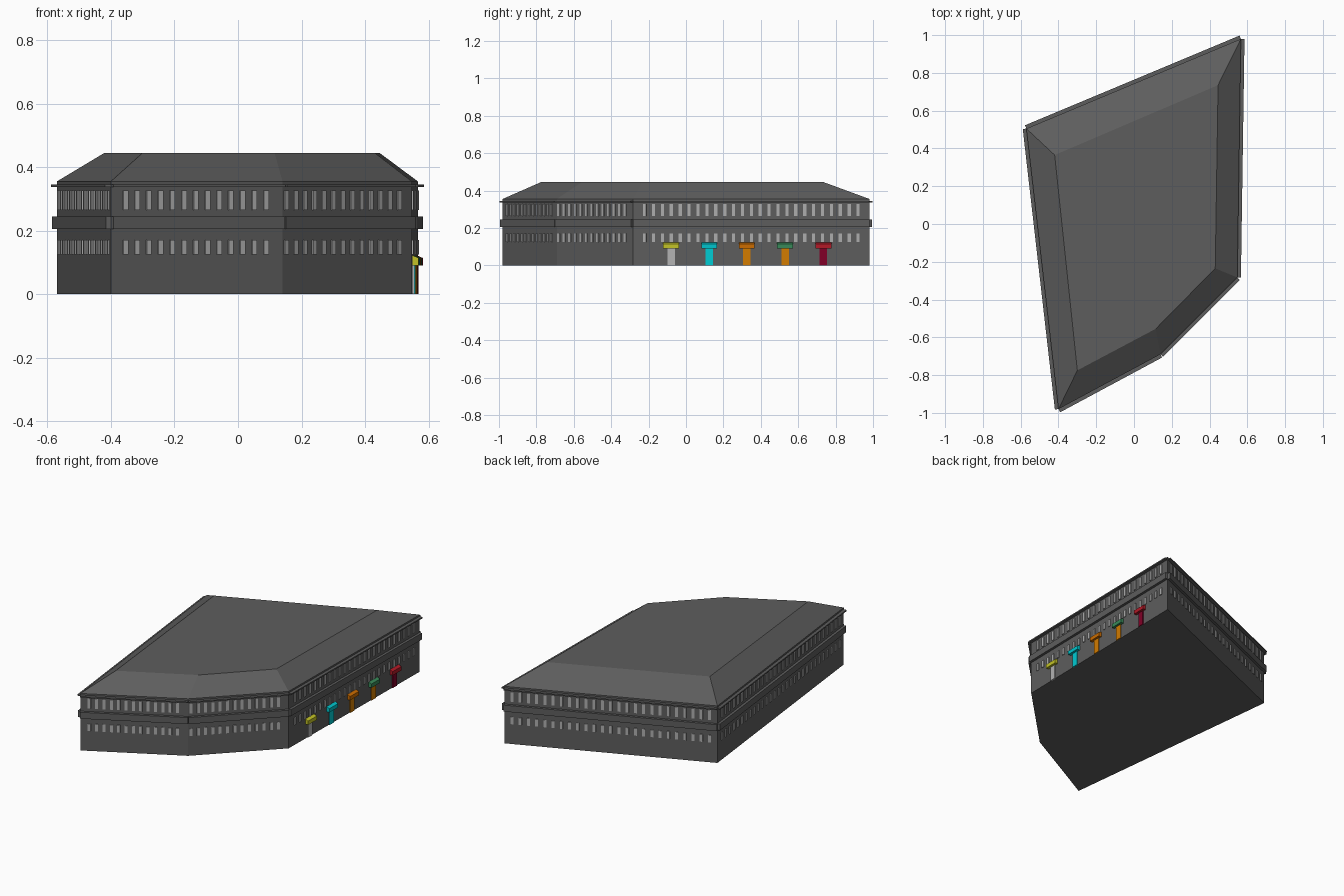
import bpy, bmesh
from mathutils import Vector, Matrix

if "Cube" in bpy.data.objects:
    bpy.data.objects.remove(bpy.data.objects["Cube"])

# Footprint corners, counter-clockwise, and the flat top of the hipped roof
WALL = [(-0.40, -0.98), (0.14, -0.69), (0.547, -0.283), (0.566, 0.98), (-0.57, 0.505)]
TOP = [(-0.30, -0.775), (0.115, -0.555), (0.43, -0.235), (0.445, 0.735), (-0.42, 0.365)]


def material(name, rgb):
    m = bpy.data.materials.new(name)
    m.diffuse_color = (*rgb, 1)
    m.use_nodes = True
    m.node_tree.nodes["Principled BSDF"].inputs["Base Color"].default_value = m.diffuse_color
    return m


def finish(bm, name, mat):
    bmesh.ops.recalc_face_normals(bm, faces=bm.faces[:])
    me = bpy.data.meshes.new(name)
    bm.to_mesh(me)
    bm.free()
    me.materials.append(mat)
    ob = bpy.data.objects.new(name, me)
    bpy.context.collection.objects.link(ob)
    return ob


def loft(bm, lower, upper):
    """Closed solid between two matching rings of points."""
    a = [bm.verts.new(p) for p in lower]
    b = [bm.verts.new(p) for p in upper]
    n = len(a)
    bm.faces.new(a[::-1])
    bm.faces.new(b)
    for i in range(n):
        bm.faces.new((a[i], a[(i + 1) % n], b[(i + 1) % n], b[i]))


def frame(i):
    """Local axes of wall i: x along the wall, y outward, z up."""
    p, q = Vector((*WALL[i], 0)), Vector((*WALL[(i + 1) % 5], 0))
    d = (q - p).normalized()
    out = Vector((d.y, -d.x, 0))
    m = Matrix((d, out, Vector((0, 0, 1)))).transposed().to_4x4()
    return Matrix.Translation(p) @ m, (q - p).length


def prism(bm, m, x0, x1, profile):
    """Sweep a (outward, height) profile along a wall."""
    loft(bm, [m @ Vector((x0, *p)) for p in profile],
         [m @ Vector((x1, *p)) for p in profile])


def rect(y0, y1, z0, z1):
    return [(y0, z0), (y1, z0), (y1, z1), (y0, z1)]


stone = material("dark_grey", (0.11, 0.11, 0.11))
glass = material("light_grey", (0.42, 0.42, 0.42))

# Walls
bm = bmesh.new()
loft(bm, [(x, y, 0) for x, y in WALL], [(x, y, 0.355) for x, y in WALL])
finish(bm, "walls", stone)

# Hipped roof with flat top
bm = bmesh.new()
loft(bm, [(x, y, 0.355) for x, y in WALL], [(x, y, 0.445) for x, y in TOP])
finish(bm, "roof", stone)

# Mid-height band and thin cornice, one strip per wall
for name, out, z0, z1 in (("band", 0.016, 0.205, 0.245), ("cornice", 0.019, 0.337, 0.345)):
    bm = bmesh.new()
    for i in range(5):
        m, length = frame(i)
        prism(bm, m, 0, length, rect(-0.008, out, z0, z1))
    finish(bm, name, stone)

# Two rows of windows: count, start and end margins per wall
ROWS = [(13, 0.051, 0.060), (13, 0.015, 0.058), (25, 0.062, 0.060),
        (25, 0.045, 0.045), (30, 0.05, 0.05)]
for name, z0, z1 in (("lower_windows", 0.125, 0.170), ("upper_windows", 0.265, 0.327)):
    bm = bmesh.new()
    for i, (count, start, end) in enumerate(ROWS):
        m, length = frame(i)
        for k in range(count):
            c = start + (length - start - end) * k / (count - 1)
            prism(bm, m, c - 0.0085, c + 0.0085, rect(-0.004, 0.005, z0, z1))
    finish(bm, name, glass)

# Coloured doors with awnings along the right wall
DOORS = [(-0.08, (0.45, 0.45, 0.45), (0.55, 0.55, 0.02)),
         (0.125, (0.0, 0.6, 0.65), (0.0, 0.55, 0.6)),
         (0.325, (0.65, 0.2, 0.0), (0.6, 0.15, 0.0)),
         (0.53, (0.65, 0.2, 0.0), (0.04, 0.25, 0.1)),
         (0.735, (0.22, 0.0, 0.02), (0.45, 0.01, 0.02))]
m, length = frame(2)
for n, (y, door_rgb, awning_rgb) in enumerate(DOORS, 1):
    c = y - WALL[2][1]
    bm = bmesh.new()
    prism(bm, m, c - 0.02, c + 0.02, rect(-0.004, 0.005, 0, 0.095))
    finish(bm, f"door_{n}", material(f"door_colour_{n}", door_rgb))
    bm = bmesh.new()
    prism(bm, m, c - 0.042, c + 0.042,
          [(-0.004, 0.09), (0.019, 0.09), (0.019, 0.114), (-0.004, 0.124)])
    finish(bm, f"awning_{n}", material(f"awning_colour_{n}", awning_rgb))
